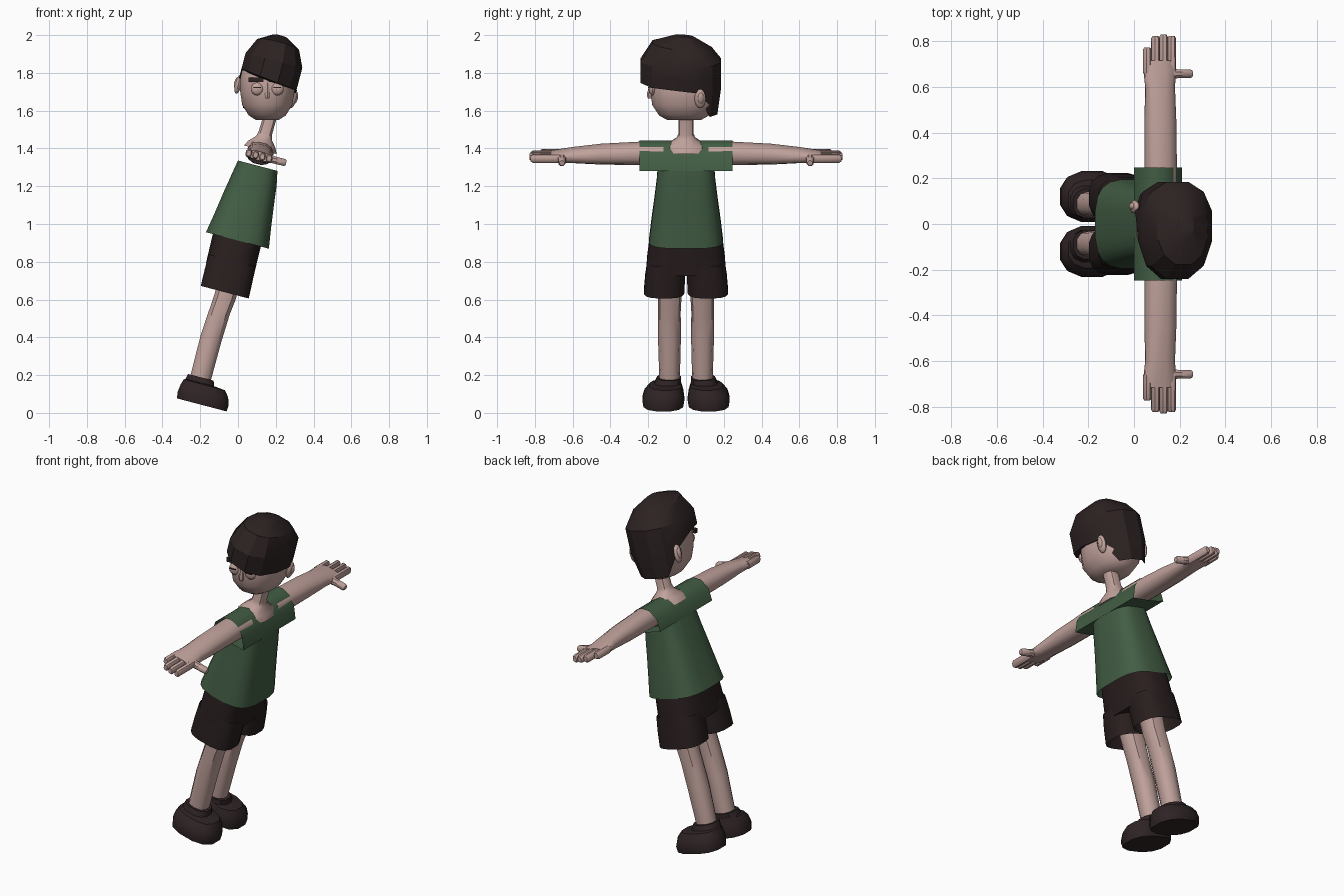
import bpy, bmesh, math
from mathutils import Matrix, Vector

cube = bpy.data.objects.get("Cube")
if cube:
    bpy.data.objects.remove(cube)


def material(name, rgb):
    m = bpy.data.materials.new(name)
    m.use_nodes = True
    m.diffuse_color = (*rgb, 1)
    m.node_tree.nodes["Principled BSDF"].inputs["Base Color"].default_value = (*rgb, 1)
    return m


SKIN = material("skin", (0.53, 0.36, 0.33))
GREEN = material("green cloth", (0.055, 0.11, 0.058))
BLACK = material("dark cloth", (0.022, 0.013, 0.013))
HAIR = material("dark hair", (0.026, 0.016, 0.016))
SHOE = material("dark shoe", (0.028, 0.017, 0.018))

# The body leans sideways; the head leans with it but looks towards -y
LEAN = Matrix.Rotation(math.radians(14.7), 4, 'Y')
BODY = Matrix.Translation((-0.24, 0, 0.055)) @ LEAN
HEAD = Matrix.Translation((0.16, 0, 1.75)) @ LEAN
WORLD = Matrix.Identity(4)


def finish(name, bm, mat, frame, angle=40):
    bm.transform(frame)
    bmesh.ops.recalc_face_normals(bm, faces=bm.faces)
    mesh = bpy.data.meshes.new(name)
    bm.to_mesh(mesh)
    bm.free()
    mesh.materials.append(mat)
    ob = bpy.data.objects.new(name, mesh)
    bpy.context.collection.objects.link(ob)
    bpy.ops.object.select_all(action='DESELECT')
    ob.select_set(True)
    bpy.context.view_layer.objects.active = ob
    bpy.ops.object.shade_smooth_by_angle(angle=math.radians(angle))
    return ob


def ring(axis, t, a0, a1, b0, b1, n=16, p=2.0):
    """Superellipse with the given extents, at t along the axis."""
    pts = []
    for i in range(n):
        th = 2 * math.pi * (i + 0.5) / n
        c, s = math.cos(th), math.sin(th)
        a = (a0 + a1) / 2 + (a1 - a0) / 2 * math.copysign(abs(c) ** (2 / p), c)
        b = (b0 + b1) / 2 + (b1 - b0) / 2 * math.copysign(abs(s) ** (2 / p), s)
        pts.append({'z': (a, b, t), 'y': (a, t, b), 'x': (t, a, b)}[axis])
    return pts


def loft(name, rings, mat, frame=BODY, caps=True, side=1, angle=40):
    bm = bmesh.new()
    rows = [[bm.verts.new((x, y * side, z)) for x, y, z in r] for r in rings]
    n = len(rows[0])
    for lo, hi in zip(rows, rows[1:]):
        for i in range(n):
            j = (i + 1) % n
            bm.faces.new((lo[i], lo[j], hi[j], hi[i]))
    if caps:
        bm.faces.new(rows[0])
        bm.faces.new(rows[-1])
    return finish(name, bm, mat, frame, angle)


def ball(name, at, size, mat, frame=WORLD):
    bm = bmesh.new()
    bmesh.ops.create_uvsphere(bm, u_segments=12, v_segments=8, radius=1)
    return finish(name, bm, mat, frame @ Matrix.Translation(at) @ Matrix.Diagonal((*size, 1)))


def box(name, at, size, mat, frame=WORLD):
    bm = bmesh.new()
    bmesh.ops.create_cube(bm, size=1)
    return finish(name, bm, mat, frame @ Matrix.Translation(at) @ Matrix.Diagonal((*size, 1)))


# Shirt: open torso tube and a straight open tube for both sleeves
torso = [(0.89, -0.162, 0.185, 0.197), (1.0, -0.143, 0.168, 0.184),
         (1.12, -0.125, 0.152, 0.168), (1.22, -0.108, 0.14, 0.156),
         (1.30, -0.094, 0.124, 0.15)]
loft("shirt_body", [ring('z', w, a, b, -v, v, 20, 3.2) for w, a, b, v in torso], GREEN, caps=False)
arch = [(-0.094, 1.30), (-0.088, 1.37), (-0.05, 1.42), (0, 1.434),
        (0.05, 1.42), (0.095, 1.37), (0.124, 1.30), (0.015, 1.295)]
loft("shirt_sleeves", [[(u, y, w) for u, w in arch] for y in (-0.247, -0.15, 0.15, 0.247)],
     GREEN, caps=False, angle=50)

# Neck rising out of a sloped base
neck = [(1.385, -0.088, 0.1, 0.105), (1.415, -0.07, 0.085, 0.1), (1.45, -0.035, 0.055, 0.05),
        (1.475, -0.028, 0.048, 0.04), (1.62, -0.022, 0.05, 0.04)]
loft("neck", [ring('z', w, a, b, -v, v, 10, 2.6) for w, a, b, v in neck], SKIN)

# Hips of the shorts
loft("shorts_hips", [ring('z', w, a, b, -v, v, 20, 3) for w, a, b, v in
                     ((0.73, -0.12, 0.144, 0.212), (0.8, -0.122, 0.142, 0.207),
                      (0.93, -0.125, 0.14, 0.19))], BLACK)

for side, tag in ((1, "left"), (-1, "right")):
    # Shorts leg, bare leg and shoe
    loft(tag + "_shorts_leg",
         [ring('z', w, a, b, v0, v1, 16, 2.8) for w, a, b, v0, v1 in
          ((0.608, -0.117, 0.149, 0.008, 0.225), (0.7, -0.119, 0.146, 0.003, 0.217),
           (0.78, -0.118, 0.14, 0.002, 0.205))], BLACK, caps=False, side=side)
    loft(tag + "_leg",
         [ring('z', w, a, b, v0, v1, 10, 2.3) for w, a, b, v0, v1 in
          ((0.05, -0.045, 0.06, 0.035, 0.14), (0.15, -0.05, 0.066, 0.032, 0.142),
           (0.35, -0.052, 0.068, 0.027, 0.148), (0.5, -0.042, 0.074, 0.028, 0.147),
           (0.58, -0.036, 0.084, 0.024, 0.147), (0.78, -0.036, 0.09, 0.02, 0.155))],
         SKIN, side=side)
    loft(tag + "_shoe",
         [ring('z', w, a, b, v0, v1, 12, 2.5) for w, a, b, v0, v1 in
          ((0, -0.09, 0.19, 0.012, 0.228), (0.035, -0.095, 0.192, 0.006, 0.234),
           (0.075, -0.09, 0.178, 0.012, 0.222), (0.106, -0.08, 0.152, 0.022, 0.195),
           (0.112, -0.07, 0.09, 0.025, 0.168), (0.14, -0.064, 0.08, 0.025, 0.155))],
         SHOE, side=side, angle=35)

    # Arm flattening into the palm
    arm = [(0.12, 0.072, 0.06, 1.366), (0.25, 0.071, 0.06, 1.366), (0.45, 0.07, 0.053, 1.362),
           (0.6, 0.066, 0.04, 1.357), (0.67, 0.074, 0.031, 1.353), (0.715, 0.07, 0.024, 1.352)]
    loft(tag + "_arm", [ring('y', t, 0.01 - r, 0.01 + r, w - h, w + h, 12, 2.3)
                        for t, r, h, w in arm], SKIN, side=side)
    # Four fingers and a thumb
    for k, tip in enumerate((0.772, 0.822, 0.828, 0.822)):
        u = -0.047 + 0.037 * k
        loft(f"{tag}_finger_{k + 1}",
             [ring('y', t, u - r, u + r, 1.352 - r * 1.3, 1.352 + r * 1.3, 8, 2.4)
              for t, r in ((0.66, 0.018), (tip - 0.01, 0.0175), (tip, 0.012))], SKIN, side=side)
    loft(tag + "_thumb",
         [ring('x', t, 0.657 - r, 0.657 + r, 1.352 - r, 1.352 + r, 8)
          for t, r in ((0.05, 0.026), (0.09, 0.021), (0.148, 0.02), (0.157, 0.014))],
         SKIN, side=side)
    # Ear with an inner fold
    ball(tag + "_ear", (0.15 * side, 0.075, -0.05), (0.018, 0.03, 0.052), SKIN, HEAD)
    ball(tag + "_ear_fold", (0.162 * side, 0.078, -0.045), (0.012, 0.016, 0.03), SKIN, HEAD)
    # Eye, lid line and brow
    x = 0.155 + 0.053 * side
    ball(tag + "_eye", (x, -0.178, 1.715), (0.034, 0.02, 0.034), SKIN)
    box(tag + "_lid", (x, -0.197, 1.722), (0.04, 0.006, 0.006), HAIR)
    box(tag + "_brow", (x - 0.007, -0.18, 1.764), (0.078, 0.02, 0.025), HAIR)

# Head
skull = [(1.55, 0.06, 0.09), (1.575, 0.1, 0.135), (1.63, 0.135, 0.172), (1.7, 0.146, 0.181),
         (1.77, 0.146, 0.18), (1.84, 0.13, 0.155), (1.91, 0.09, 0.11)]
loft("head", [ring('z', z, 0.155 - rx, 0.155 + rx, -0.01 - ry, -0.01 + ry, 16, 2.2)
              for z, rx, ry in skull], SKIN, WORLD)
loft("nose", [ring('z', z, 0.155 - r, 0.155 + r, -0.2 - d, -0.17, 6) for z, r, d in
              ((1.665, 0.012, 0.002), (1.685, 0.016, 0.008), (1.75, 0.009, -0.01))], SKIN, WORLD)

# Hair: faceted cap, fringe in front, low at the nape
def hair_ring(level, scale):
    pts = []
    for x, y, z in ring('z', level, -0.16 * scale, 0.16 * scale, -0.19 * scale, 0.19 * scale, 12, 2.3):
        y = y * 1.3 if y < 0 else y
        pts.append((x, y, z - 0.12 * y * (level > 0.15)))
    return pts


hem = []
for x, y, z in hair_ring(0, 1):
    if y > 0.08:
        hem.append((x * 0.8, y * 0.9, -0.165))
    elif y > -0.06:
        hem.append((x, y, -0.05 if y < 0.0 else -0.02))
    else:
        hem.append((x, y, 0.015 - 0.12 * x))
belt = [(x, y, max(z, 0.05) if y < 0 else -0.03 if y > 0.08 else 0.04)
        for x, y, z in hair_ring(0.04, 1.0)]
inner = [(x * 0.5, y * 0.4, 0.0) for x, y, z in hem]
loft("hair", [inner, hem, belt, hair_ring(0.12, 1.0), hair_ring(0.2, 0.74), hair_ring(0.25, 0.25)],
     HAIR, HEAD, angle=28)
